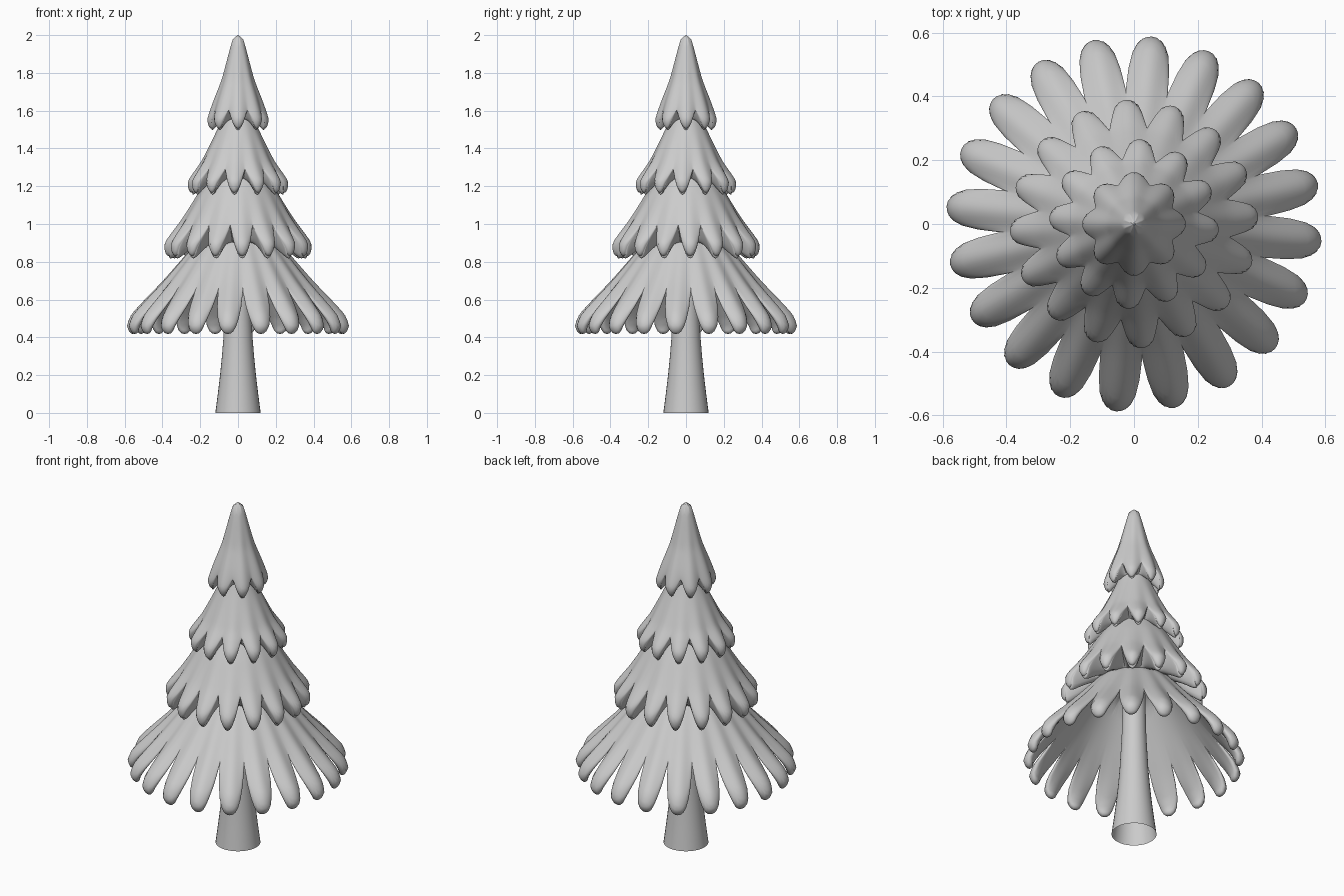
import bpy, bmesh
from math import sin, cos, pi, radians, hypot

if "Cube" in bpy.data.objects:
    bpy.data.objects.remove(bpy.data.objects["Cube"])


def sample(profile, s):
    """Point and outward normal at fraction s of a (radius, height) polyline."""
    lens = [hypot(b[0] - a[0], b[1] - a[1]) for a, b in zip(profile, profile[1:])]

    def point(f):
        d = max(0.0, min(1.0, f)) * sum(lens)
        for (a, b), n in zip(zip(profile, profile[1:]), lens):
            if d <= n + 1e-9:
                return a[0] + (b[0] - a[0]) * d / n, a[1] + (b[1] - a[1]) * d / n
            d -= n
        return profile[-1]
    p, a, b = point(s), point(s - 0.05), point(s + 0.05)
    tr, tz = b[0] - a[0], b[1] - a[1]
    n = hypot(tr, tz)
    return p[0], p[1], -tz / n, tr / n


def add_object(name, bm):
    bmesh.ops.remove_doubles(bm, verts=bm.verts, dist=0.0002)
    bmesh.ops.recalc_face_normals(bm, faces=bm.faces)
    mesh = bpy.data.meshes.new(name)
    bm.to_mesh(mesh)
    bm.free()
    ob = bpy.data.objects.new(name, mesh)
    bpy.context.collection.objects.link(ob)
    bpy.ops.object.select_all(action='DESELECT')
    ob.select_set(True)
    bpy.context.view_layer.objects.active = ob
    bpy.ops.object.shade_smooth_by_angle(angle=radians(65))


def tier(name, profile, lobes, phase, notch, thick, shape, floor=None, rows=20, seg=12):
    """Skirt ending in plump lobes; notch = fraction where gaps start.
    floor = (radius, height) ring that the underside closes to; None = hollow shell."""
    bm = bmesh.new()
    n = lobes * seg
    grids = []
    for side in (1, -1):
        grid = []
        for i in range(rows + 1):
            t = sin(pi / 2 * i / rows)
            ring = []
            for j in range(n):
                u = -1 + 2 * (j % seg) / seg
                edge = (1 - abs(u) ** shape[0]) ** shape[1]
                reach = notch + (1 - notch) * edge
                ridge = 0.5 + 0.5 * cos(pi * u)
                ang = radians(phase) + (j // seg + u / 2) * 2 * pi / lobes
                under = side < 0 and floor
                s = reach if under else t * reach
                r, z, nr, nz = sample(profile, s)
                if under:
                    # underside of each lobe bellies down and runs inward
                    r = floor[0] + (r - floor[0]) * t
                    z = floor[1] + (z - floor[1]) * t
                    z -= thick * 0.8 * ridge * t * t * max(0, 1 - t ** 10) ** 0.5
                else:
                    swell = s ** 2 * (0.25 + 0.75 * ridge) if side > 0 else s ** 6 * (0.35 + 0.65 * ridge)
                    h = (0.004 + thick * swell) * max(0, 1 - t ** 10) ** 0.5
                    r = max(0.0, r + side * h * nr)
                    z += side * h * nz
                ring.append(bm.verts.new((r * cos(ang), r * sin(ang), z)))
            grid.append(ring)
        grids.append(grid)
    for grid in grids:
        for a, b in zip(grid, grid[1:]):
            for j in range(n):
                k = (j + 1) % n
                bm.faces.new((a[j], a[k], b[k], b[j]))
    add_object(name, bm)


# Foliage, bottom to top
tier("foliage_bottom", [(0.06, 0.97), (0.2, 0.92), (0.28, 0.82), (0.39, 0.68), (0.54, 0.50),
                        (0.562, 0.455), (0.558, 0.418)], 20, -5.5, 0.65, 0.047, (2.7, 1.0))
tier("foliage_lower_middle", [(0.15, 1.25), (0.207, 1.16), (0.29, 1.01), (0.365, 0.89),
                              (0.365, 0.83)], 16, 3.5, 0.63, 0.034, (2.1, 1.25), (0.215, 0.9))
tier("foliage_upper_middle", [(0.08, 1.56), (0.105, 1.5), (0.185, 1.32), (0.245, 1.22),
                              (0.243, 1.165)], 12, -4.5, 0.69, 0.028, (2, 1.4), (0.15, 1.23))
tier("foliage_top", [(0, 1.997), (0.022, 1.985), (0.04, 1.92), (0.078, 1.76), (0.115, 1.65),
                     (0.146, 1.55), (0.14, 1.505)], 8, 0, 0.81, 0.022, (2, 1.5), (0.08, 1.55))

# Flared hollow trunk
bm = bmesh.new()
rings = []
for r, z in [(0.12, 0), (0.107, 0.1), (0.095, 0.2), (0.085, 0.3), (0.077, 0.4), (0.066, 0.6), (0.058, 0.96)]:
    rings.append([bm.verts.new((r * cos(2 * pi * k / 32), r * sin(2 * pi * k / 32), z)) for k in range(32)])
for a, b in zip(rings, rings[1:]):
    for k in range(32):
        bm.faces.new((a[k], a[(k + 1) % 32], b[(k + 1) % 32], b[k]))
add_object("trunk", bm)
